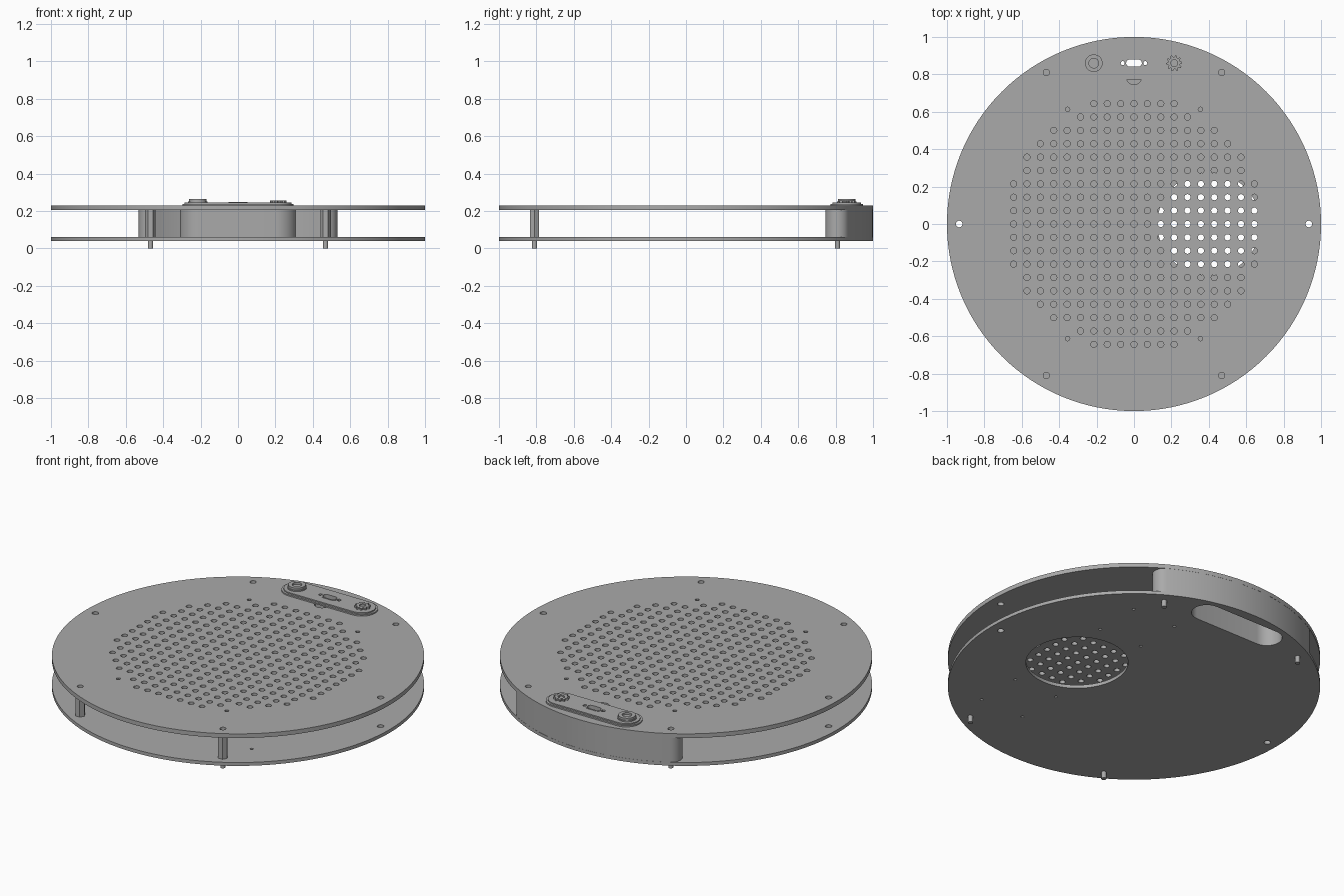
import bpy, bmesh
from math import sin, cos, radians, pi

cube = bpy.data.objects.get("Cube")
if cube:
    bpy.data.objects.remove(cube, do_unlink=True)

grey = bpy.data.materials.new("plain grey")
grey.use_nodes = True
COLOUR = (0.4, 0.4, 0.4, 1)
grey.diffuse_color = COLOUR
grey.node_tree.nodes["Principled BSDF"].inputs["Base Color"].default_value = COLOUR


def arc(cx, cy, r, a0, a1, n):
    """Points along an arc, angles in degrees, both ends included."""
    steps = [radians(a0 + (a1 - a0) * i / n) for i in range(n + 1)]
    return [(cx + r * cos(a), cy + r * sin(a)) for a in steps]


def circle(cx, cy, r, n=16):
    return arc(cx, cy, r, 0, 360, n)[:-1]


def stadium(half, r, cx=0, cy=0.86):
    return arc(cx + half, cy, r, -90, 90, 16) + arc(cx - half, cy, r, 90, 270, 16)


def slab(name, z0, z1, *outlines):
    """Extruded plate; outlines inside the first one become holes."""
    curve = bpy.data.curves.new(name, 'CURVE')
    curve.dimensions = '2D'
    curve.fill_mode = 'BOTH'
    curve.extrude = (z1 - z0) / 2
    for pts in outlines:
        spline = curve.splines.new('POLY')
        spline.points.add(len(pts) - 1)
        for p, (x, y) in zip(spline.points, pts):
            p.co = (x, y, 0, 1)
        spline.use_cyclic_u = True
    obj = bpy.data.objects.new(name, curve)
    obj.location.z = (z0 + z1) / 2
    bpy.context.collection.objects.link(obj)
    bpy.ops.object.select_all(action='DESELECT')
    obj.select_set(True)
    bpy.context.view_layer.objects.active = obj
    bpy.ops.object.convert(target='MESH')
    obj = bpy.context.object
    obj.name = name
    bm = bmesh.new()
    bm.from_mesh(obj.data)
    bmesh.ops.remove_doubles(bm, verts=bm.verts, dist=0.0002)
    bmesh.ops.recalc_face_normals(bm, faces=bm.faces)
    bm.to_mesh(obj.data)
    bm.free()
    obj.data.materials.clear()
    obj.data.materials.append(grey)
    bpy.ops.object.shade_smooth_by_angle(angle=radians(30))
    return obj


POSTS = [(sx * 0.468, sy * 0.81) for sx in (-1, 1) for sy in (-1, 1)]
side_holes = [circle(sx * 0.935, 0, 0.018) for sx in (-1, 1)]

# Lower plate: round opening, long slot and small mounting holes
mounts = [circle(x, s * y, 0.009, 12)
          for x in (0.25, 0.535) for y in (0.355, 0.635) for s in (-1, 1)]
slab("lower_plate", 0.04, 0.06, circle(0, 0, 1, 128), circle(0.4, 0, 0.275, 64),
     stadium(0.21, 0.083), *side_holes, *mounts)

# Upper plate: round grid of perforations
PITCH = 0.0715
grid = [circle(i * PITCH, j * PITCH, 0.0165)
        for i in range(-9, 10) for j in range(-9, 10)
        if i * i + j * j <= 90 and (abs(i), abs(j)) != (5, 8)]
screws = [circle(sx * 0.355, sy * 0.613, 0.012, 12) for sx in (-1, 1) for sy in (-1, 1)]
post_holes = [circle(x, y, 0.017) for x, y in POSTS]
notch = arc(0, 0.785, 0.04, 180, 360, 16)
slab("upper_plate", 0.205, 0.23, circle(0, 0, 1, 128), stadium(0.2, 0.06), notch,
     *side_holes, *grid, *screws, *post_holes)

# Rear housing: curved wall with rounded ends and a hollow bulge
half = (arc(0, 0, 0.999, 90, 60, 20) + arc(0.468, 0.81, 0.064, 60, -120, 16)[1:]
        + arc(0, 0, 0.872, 60, 69.3, 6)[1:] + arc(0.2, 0.86, 0.115, -20, -90, 10))
mirrored = [(-x, y) for x, y in reversed(half)][:-1]
slab("rear_housing", 0.06, 0.205, half + mirrored, stadium(0.21, 0.083))

# Standoffs with pins underneath
for x, y in POSTS:
    where = ("back" if y > 0 else "front") + ("_left" if x > 0 else "_right")
    slab(where + "_standoff", 0.06, 0.205, circle(x, y, 0.028, 6))
    slab(where + "_pin", 0, 0.06, circle(x, y, 0.014))

# Control panel on top, stepped at its rim
ports = [stadium(0.026, 0.026), circle(-0.06, 0.86, 0.011, 12), circle(0.06, 0.86, 0.011, 12)]
slab("panel_base", 0.23, 0.238, stadium(0.21, 0.0875), *ports)
slab("panel_face", 0.238, 0.245, stadium(0.21, 0.076), *ports)
slab("port_frame", 0.215, 0.247, stadium(0.026, 0.026), stadium(0.023, 0.019))

# Round jack
slab("jack_flange", 0.245, 0.252, circle(-0.215, 0.86, 0.052, 32))
slab("jack_rim", 0.252, 0.264, circle(-0.215, 0.86, 0.047, 32), circle(-0.215, 0.86, 0.026, 24))

# Toothed knob
teeth = []
for k in range(40):
    r = 0.043 if k % 4 < 2 else 0.032
    teeth.append((0.215 + r * cos(k * pi / 20), 0.86 + r * sin(k * pi / 20)))
slab("knob", 0.245, 0.256, teeth, circle(0.215, 0.86, 0.018))
slab("knob_core", 0.245, 0.252, circle(0.215, 0.86, 0.013))
